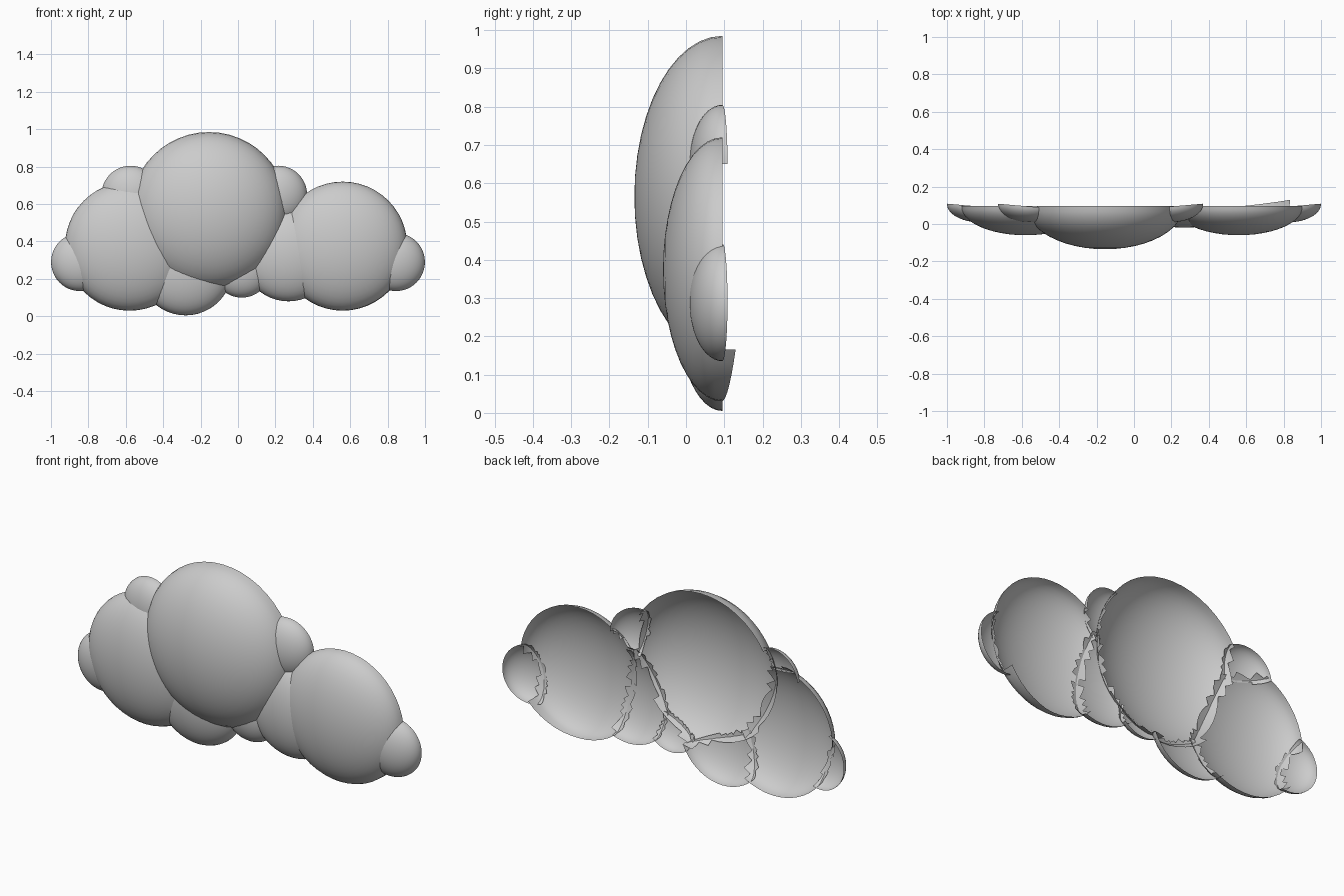
import bpy, bmesh, math
from mathutils import Vector, Matrix

if "Cube" in bpy.data.objects:
    bpy.data.objects.remove(bpy.data.objects["Cube"])

RIM = 0.095   # depth of the open back plane

# name: (x, z, radius, depth, tilt about z)
PUFFS = {
    "main_puff": (-0.155, 0.565, 0.42, 0.23, 0),
    "left_puff": (-0.58, 0.375, 0.345, 0.155, 0),
    "right_puff": (0.56, 0.375, 0.345, 0.155, 0),
    "lower_left_puff": (-0.28, 0.255, 0.25, 0.115, 0),
    "lower_right_puff": (0.27, 0.33, 0.25, 0.115, 0),
    "lower_small_puff": (0.02, 0.255, 0.155, 0.085, 0),
    "left_end_puff": (-0.845, 0.29, 0.155, 0.085, -5),
    "right_end_puff": (0.845, 0.29, 0.155, 0.085, 5),
    "upper_left_puff": (-0.575, 0.65, 0.155, 0.085, -5),
    "upper_right_puff": (0.215, 0.65, 0.155, 0.085, 5),
}


def frame(p):
    x, z, r, d, tilt = p
    return (Matrix.Translation((x, RIM, z)) @ Matrix.Rotation(math.radians(tilt), 4, 'Z')
            @ Matrix.Diagonal((r, d, r, 1)))


frames = {n: frame(p) for n, p in PUFFS.items()}
inverses = {n: m.inverted() for n, m in frames.items()}


def puff(name, segs=48, rings=12):
    """Front half of a flattened ball, open at the back, hidden faces removed."""
    bm = bmesh.new()
    m = frames[name]
    grid = []
    for i in range(1, rings + 1):
        a = math.pi / 2 * i / rings
        row = []
        for j in range(segs):
            t = 2 * math.pi * j / segs
            co = m @ Vector((math.sin(a) * math.cos(t), -math.cos(a), math.sin(a) * math.sin(t)))
            # the lower outer rim of the right puff flares backwards
            deg = math.degrees(t) - 360
            if name == "right_puff" and i == rings and -87 <= deg <= -36:
                co.y += 0.035 * (deg + 87) / 50
            row.append(bm.verts.new(co))
        grid.append(row)
    tip = bm.verts.new(m @ Vector((0, -1, 0)))
    for j in range(segs):
        k = (j + 1) % segs
        bm.faces.new((tip, grid[0][j], grid[0][k]))
        for i in range(rings - 1):
            bm.faces.new((grid[i][j], grid[i + 1][j], grid[i + 1][k], grid[i][k]))
    # remove faces buried in a neighbouring puff
    others = [v for n, v in inverses.items() if n != name]
    buried = [f for f in bm.faces
              if any(all((o @ v.co).length < 0.985 for v in f.verts) for o in others)]
    bmesh.ops.delete(bm, geom=buried, context='FACES')
    for f in bm.faces:
        f.smooth = True
        c = m.translation
        if f.normal.dot(f.calc_center_median() - c) < 0:
            f.normal_flip()
    bm.normal_update()
    for f in bm.faces:
        if f.normal.dot(f.calc_center_median() - m.translation) < 0:
            f.normal_flip()
    me = bpy.data.meshes.new(name)
    bm.to_mesh(me)
    bm.free()
    bpy.context.collection.objects.link(bpy.data.objects.new(name, me))


for n in PUFFS:
    puff(n)
